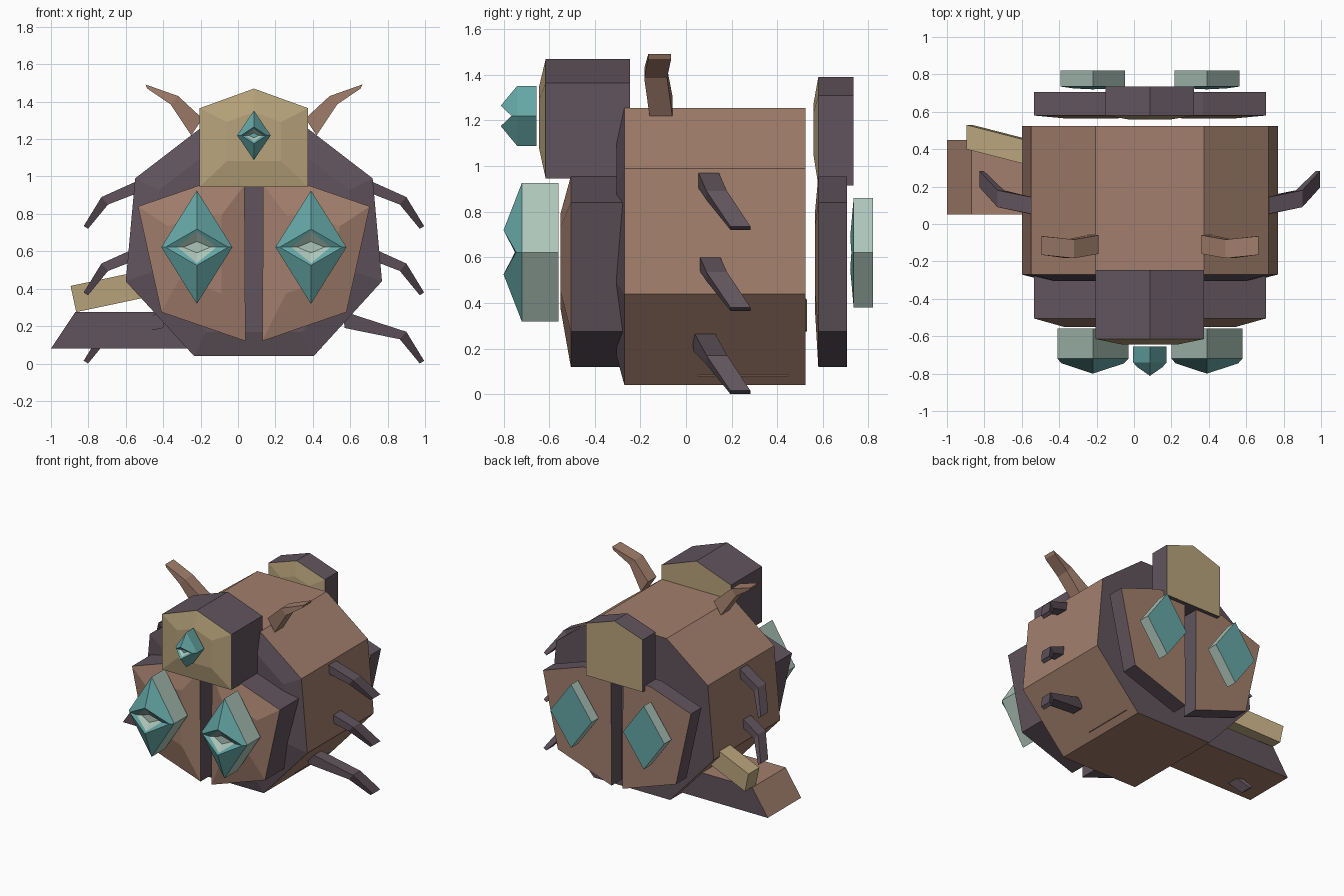
import bpy, bmesh

if "Cube" in bpy.data.objects:
    bpy.data.objects.remove(bpy.data.objects["Cube"])

CX = 0.085  # symmetry plane of the creature


def material(name, rgb):
    m = bpy.data.materials.new(name)
    m.diffuse_color = (*rgb, 1)
    m.use_nodes = True
    m.node_tree.nodes["Principled BSDF"].inputs["Base Color"].default_value = m.diffuse_color
    return m


PURPLE = material("dark_purple", (0.120, 0.088, 0.108))
BROWN = material("brown", (0.36, 0.21, 0.15))
TAN = material("tan", (0.48, 0.37, 0.20))
TEAL = material("teal", (0.13, 0.39, 0.385))
PALE = material("pale_green", (0.42, 0.56, 0.49))


def loft(name, loops, side_mats, front_mat, back_mat):
    """Skin a list of equal-length vertex loops, back to front, and cap both ends."""
    mats = list(dict.fromkeys(side_mats + [front_mat, back_mat]))
    bm = bmesh.new()
    rows = [[bm.verts.new(p) for p in loop] for loop in loops]
    n = len(rows[0])
    for a, b, m in zip(rows, rows[1:], side_mats):
        for i in range(n):
            j = (i + 1) % n
            bm.faces.new((a[i], a[j], b[j], b[i])).material_index = mats.index(m)
    bm.faces.new(rows[0]).material_index = mats.index(back_mat)
    bm.faces.new(rows[-1]).material_index = mats.index(front_mat)
    bmesh.ops.recalc_face_normals(bm, faces=bm.faces)
    me = bpy.data.meshes.new(name)
    bm.to_mesh(me)
    bm.free()
    for m in mats:
        me.materials.append(m)
    ob = bpy.data.objects.new(name, me)
    bpy.context.collection.objects.link(ob)
    return ob


def plate(name, profile, y_back, y_front, side, cap, bulge=0.0, inset=0.5):
    """Extruded (x, z) outline whose front cap can be a faceted bulge."""
    loops = [[(x, y, z) for x, z in profile] for y in (y_back, y_front)]
    mats = [side]
    if bulge:
        cx = sum(p[0] for p in profile) / len(profile)
        cz = sum(p[1] for p in profile) / len(profile)
        loops.append([(cx + (x - cx) * inset, y_front - bulge, cz + (z - cz) * inset)
                      for x, z in profile])
        mats.append(cap)
    return loft(name, loops, mats, cap, cap)


def flip(profile):
    return [(2 * CX - x, z) for x, z in profile]


def eye(name, x, z, w, h, rings, mats, cap):
    """Diamond rings: (width scale, height scale, y at side corners, y at top/bottom)."""
    loops = [[(x - w * sw, ys, z), (x, yt, z + h * sh), (x + w * sw, ys, z), (x, yt, z - h * sh)]
             for sw, sh, ys, yt in rings]
    loft(name, loops, mats, cap, TEAL)


def limb(name, stations, mat, s):
    """Flat limb; station = upper (x, z), lower (x, z), y range. s mirrors it about CX."""
    loops = []
    for xa, za, xb, zb, y0, y1 in stations:
        xa, xb = CX + s * (xa - CX), CX + s * (xb - CX)
        loops.append([(xa, y0, za), (xa, y1, za), (xb, y1, zb), (xb, y0, zb)])
    loft(name, loops, [mat] * (len(loops) - 1), mat, mat)


# Body
half = [(0.405, 0.04), (0.77, 0.44), (0.72, 0.99), (0.375, 1.255)]
plate("body", half + flip(half)[::-1], 0.525, -0.27, BROWN, PURPLE, 0.035, 0.8)

# Front and rear face plates
panel = [(0.13, 0.12), (0.58, 0.275), (0.705, 0.84), (0.37, 0.955), (0.135, 0.955)]
for label, prof in (("right", panel), ("left", flip(panel))):
    plate(f"front_panel_{label}", prof, -0.265, -0.505, PURPLE, BROWN, 0.045)
    plate(f"rear_panel_{label}", prof, 0.705, 0.58, PURPLE, BROWN, 0.015)


def crest(w, z0, z1, z2):
    return [(CX - w, z0), (CX + w, z0), (CX + w, z1), (CX, z2), (CX - w, z1)]


plate("front_crest", crest(0.29, 0.945, 1.365, 1.47), -0.245, -0.615, PURPLE, TAN, 0.03)
plate("rear_crest", crest(0.237, 0.915, 1.31, 1.39), 0.735, 0.58, PURPLE, TAN, 0.02)

# Eyes
for s, label in ((-1, "left"), (1, "right")):
    eye(f"front_eye_{label}", CX + s * 0.305, 0.622, 0.19, 0.303,
        [(1, 1, -0.56, -0.56), (1, 1, -0.72, -0.72), (0.88, 0.32, -0.745, -0.80),
         (0.55, 0.28, -0.75, -0.785), (0.38, 0.10, -0.735, -0.75)],
        [PALE, TEAL, TEAL, PALE], PALE)
    eye(f"rear_eye_{label}", CX + s * 0.305, 0.62, 0.173, 0.24,
        [(1, 1, 0.82, 0.82), (1, 1, 0.735, 0.735), (0.6, 0.3, 0.725, 0.72)],
        [PALE, TEAL], TEAL)
eye("crest_eye", CX, 1.22, 0.09, 0.132,
    [(1, 1, -0.655, -0.655), (1, 1, -0.74, -0.74), (0.75, 0.34, -0.765, -0.812),
     (0.5, 0.25, -0.765, -0.79), (0.3, 0.1, -0.76, -0.77)],
    [TEAL, TEAL, TEAL, PALE], TEAL)

# Legs and antennae
for s, side in ((1, "right"), (-1, "left")):
    for i, (dz, bx) in enumerate(((0, 0.70), (-0.355, 0.70), (-0.72, 0.56))):
        base_y = 0.05 if i < 2 else 0.03
        limb(f"leg_{side}_{i + 1}", [
            (bx, 0.98 + dz + (0.02 if i == 2 else 0), bx + 0.01, 0.91 + dz, base_y, base_y + 0.09),
            (0.90, 0.89 + dz, 0.865, 0.85 + dz, 0.09, 0.18),
            (0.995, 0.735 + dz, 0.972, 0.72 + dz, 0.195, 0.283)], PURPLE, s)
    limb(f"antenna_{side}", [
        (0.36, 1.31, 0.42, 1.22, -0.16, -0.06),
        (0.49, 1.43, 0.53, 1.385, -0.183, -0.083),
        (0.665, 1.492, 0.655, 1.47, -0.165, -0.065)], BROWN, s)

# Side slab running through the body, and the small tan block on it
plate("side_slab", [(-1.0, 0.08), (0.447, 0.08), (0.32, 0.275), (-0.87, 0.275)],
      0.45, 0.05, BROWN, PURPLE)
limb("tan_block", [
    (-0.895, 0.415, -0.865, 0.275, 0.40, 0.53),
    (-0.35, 0.53, -0.32, 0.39, 0.26, 0.39)], TAN, 1)
